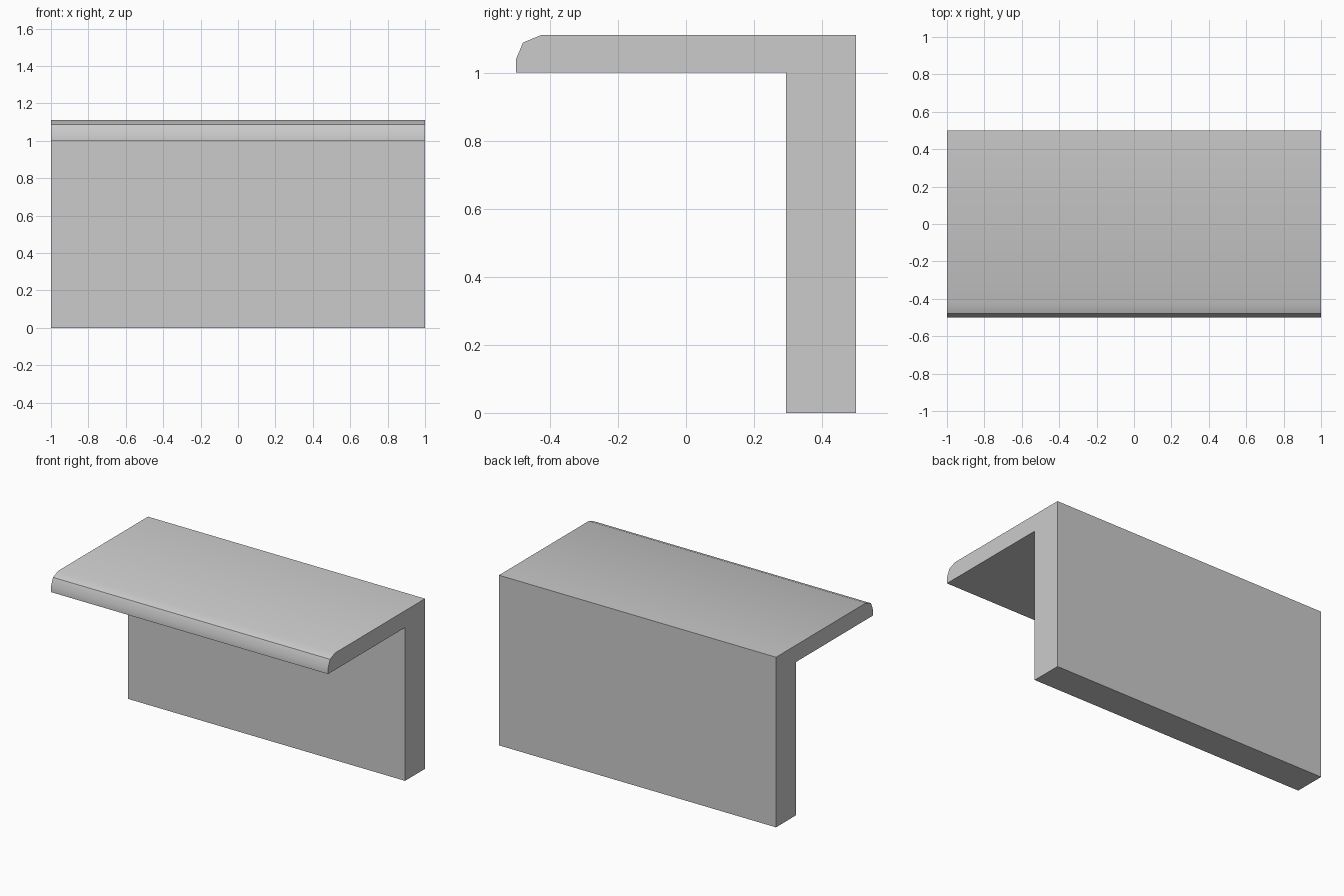
import bpy, bmesh, math
from mathutils import Vector

if "Cube" in bpy.data.objects:
    bpy.data.objects.remove(bpy.data.objects["Cube"])

# Side profile (y, z): upright panel, top slab and rounded front nose
PROFILE = [(0.5, 0), (0.5, 1.11), (-0.426, 1.11), (-0.479, 1.088),
           (-0.5, 1.038), (-0.5, 1.0), (0.294, 1.0), (0.294, 0)]

# Extrude the profile across the full width
bm = bmesh.new()
face = bm.faces.new([bm.verts.new((-1, y, z)) for y, z in PROFILE])
extruded = bmesh.ops.extrude_face_region(bm, geom=[face])["geom"]
bmesh.ops.translate(bm, vec=Vector((2, 0, 0)),
                    verts=[v for v in extruded if isinstance(v, bmesh.types.BMVert)])
if face.is_valid and len(bm.faces) < len(PROFILE) + 2:
    bmesh.ops.holes_fill(bm, edges=bm.edges[:], sides=0)
bmesh.ops.recalc_face_normals(bm, faces=bm.faces[:])

mesh = bpy.data.meshes.new("stair_step")
bm.to_mesh(mesh)
bm.free()
step = bpy.data.objects.new("stair_step", mesh)
bpy.context.collection.objects.link(step)

# Soften the nose, keep the other edges crisp
bpy.context.view_layer.objects.active = step
step.select_set(True)
bpy.ops.object.shade_smooth_by_angle(angle=math.radians(30))
